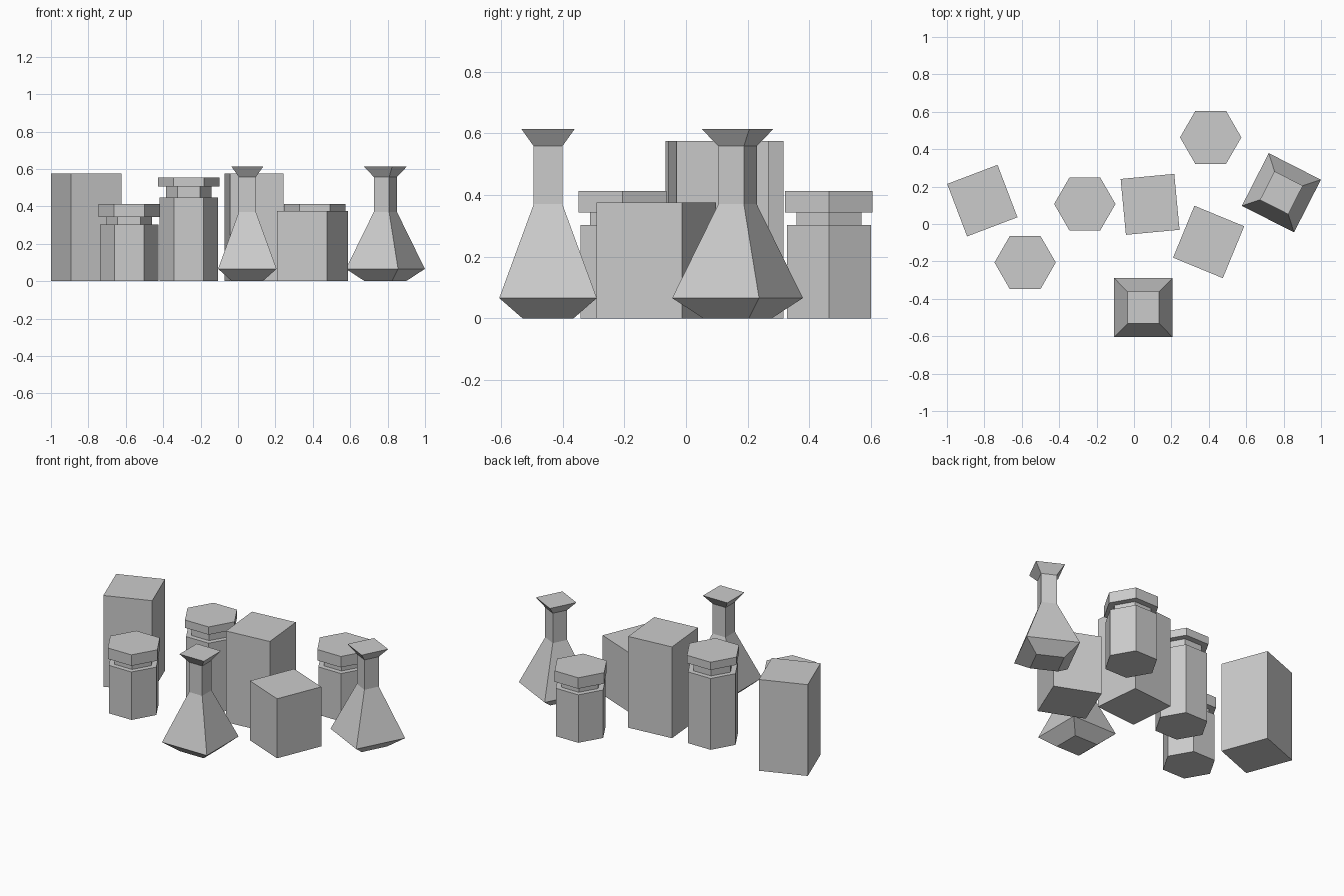
import bpy, bmesh
from math import radians, sin, cos, pi

if "Cube" in bpy.data.objects:
    bpy.data.objects.remove(bpy.data.objects["Cube"])


def loft(name, sections, sides, loc, angle=0, start=0):
    """Stack polygon rings (x radius, y radius, z), bridged and capped."""
    bm = bmesh.new()
    rings = []
    for rx, ry, z in sections:
        rings.append([bm.verts.new((rx * cos(start + 2 * pi * i / sides),
                                    ry * sin(start + 2 * pi * i / sides), z))
                      for i in range(sides)])
    for a, b in zip(rings, rings[1:]):
        for i in range(sides):
            j = (i + 1) % sides
            bm.faces.new((a[i], a[j], b[j], b[i]))
    bm.faces.new(rings[0][::-1])
    bm.faces.new(rings[-1])
    mesh = bpy.data.meshes.new(name)
    bm.to_mesh(mesh)
    bm.free()
    ob = bpy.data.objects.new(name, mesh)
    ob.location = (loc[0], loc[1], 0)
    ob.rotation_euler.z = radians(angle)
    bpy.context.collection.objects.link(ob)
    return ob


def square_loft(name, sections, loc, angle):
    """Rectangular sections given as (width, depth, z)."""
    k = 0.5 ** 0.5
    return loft(name, [(w * k, d * k, z) for w, d, z in sections],
                4, loc, angle, pi / 4)


# Plain boxes
def box(name, loc, angle, height):
    square_loft(name, [(0.288, 0.30, 0), (0.288, 0.30, height)], loc, angle)


box("tall_box_left", (-0.811, 0.125), 20.8, 0.575)
box("tall_box_middle", (0.086, 0.105), 5.4, 0.575)
box("short_box", (0.399, -0.096), -22.4, 0.375)


# Hexagonal jars: body, narrow neck, overhanging lid
def jar(name, loc, body_top, lid_bottom, lid_top):
    profile = [(0.157, 0), (0.157, body_top), (0.122, body_top),
               (0.122, lid_bottom), (0.164, lid_bottom), (0.164, lid_top)]
    loft(name, [(r, r, z) for r, z in profile], 6, loc)


jar("tall_jar", (-0.263, 0.107), 0.449, 0.506, 0.555)
jar("short_jar_front", (-0.582, -0.206), 0.302, 0.344, 0.413)
jar("short_jar_back", (0.410, 0.463), 0.302, 0.344, 0.413)


# Square flasks: chamfered foot, tapering body, neck, flared lip
def flask(name, loc, angle):
    profile = [(0.163, 0), (0.313, 0.066), (0.092, 0.37),
               (0.092, 0.558), (0.17, 0.613)]
    square_loft(name, [(w, w * 1.01, z) for w, z in profile], loc, angle)


flask("flask_front", (0.050, -0.447), 0)
flask("flask_right", (0.788, 0.167), -27)
